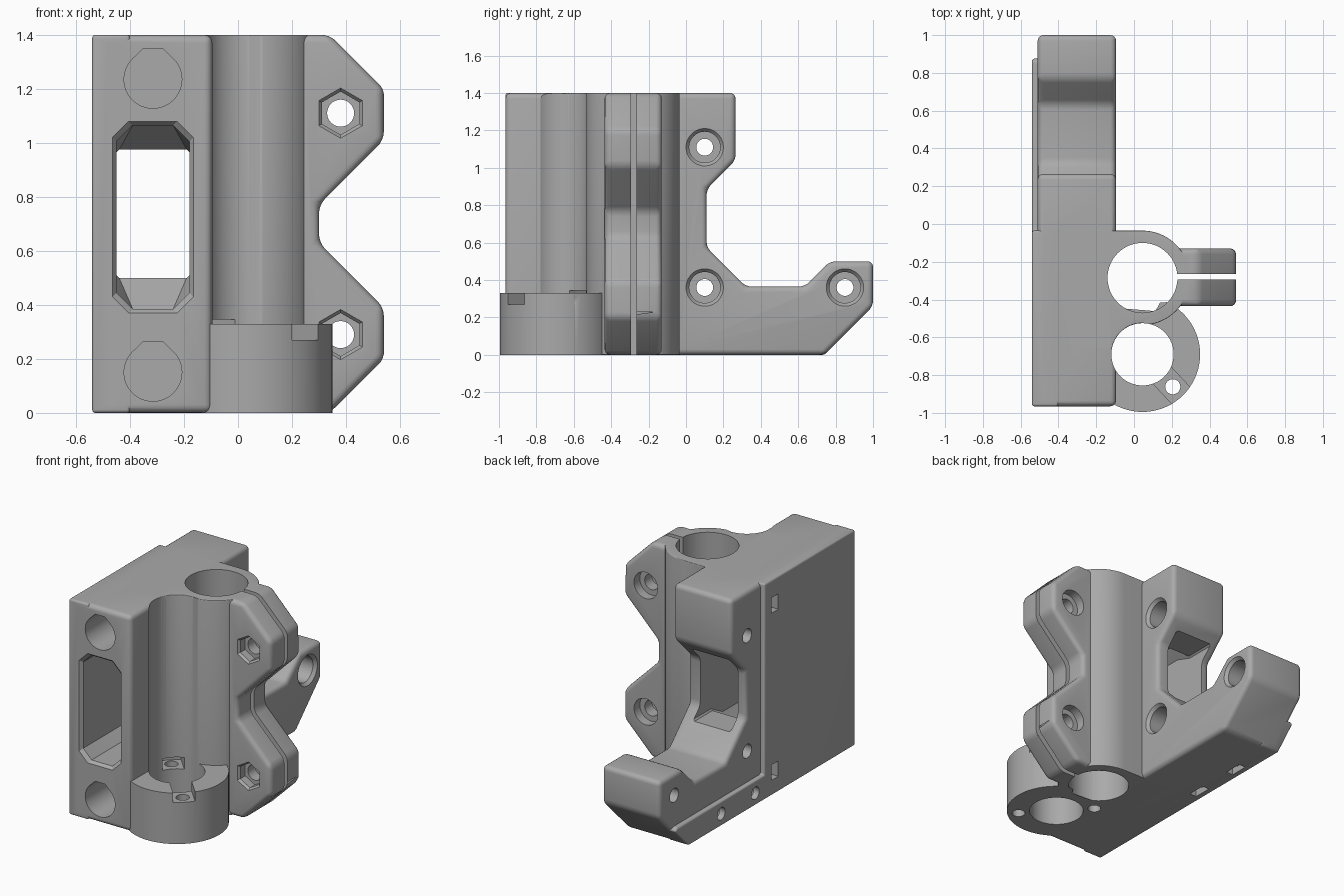
import bpy, bmesh
from math import cos, sin, radians, pi

old = bpy.data.objects.get("Cube")
if old:
    bpy.data.objects.remove(old, do_unlink=True)

grey = bpy.data.materials.new("plain grey")
grey.use_nodes = True
GREY = (0.40, 0.40, 0.40, 1)
grey.diffuse_color = GREY
grey.node_tree.nodes["Principled BSDF"].inputs["Base Color"].default_value = GREY


def place(axis, u, v, d):
    return {"x": (d, u, v), "y": (u, d, v), "z": (u, v, d)}[axis]


def loft(name, axis, rings):
    """Closed solid through (depth, outline) rings along an axis."""
    bm = bmesh.new()
    loops = [[bm.verts.new(place(axis, u, v, d)) for u, v in pts] for d, pts in rings]
    n = len(loops[0])
    for a, b in zip(loops, loops[1:]):
        for i in range(n):
            j = (i + 1) % n
            bm.faces.new((a[i], a[j], b[j], b[i]))
    bm.faces.new(loops[0])
    bm.faces.new(loops[-1])
    bmesh.ops.recalc_face_normals(bm, faces=bm.faces)
    mesh = bpy.data.meshes.new(name)
    bm.to_mesh(mesh)
    bm.free()
    mesh.materials.append(grey)
    ob = bpy.data.objects.new(name, mesh)
    bpy.context.collection.objects.link(ob)
    return ob


def prism(name, axis, pts, lo, hi):
    return loft(name, axis, [(lo, pts), (hi, pts)])


def arc(cu, cv, r, a0=0, a1=360, n=48):
    steps = n if a1 - a0 == 360 else n + 1
    angles = [radians(a0 + (a1 - a0) * i / n) for i in range(steps)]
    return [(cu + r * cos(a), cv + r * sin(a)) for a in angles]


def rect(u0, v0, u1, v1):
    return [(u0, v0), (u1, v0), (u1, v1), (u0, v1)]


def octagon(u0, v0, u1, v1, c):
    return [(u0 + c, v0), (u1 - c, v0), (u1, v0 + c), (u1, v1 - c),
            (u1 - c, v1), (u0 + c, v1), (u0, v1 - c), (u0, v0 + c)]


def apply(ob, mod):
    bpy.ops.object.select_all(action="DESELECT")
    bpy.context.view_layer.objects.active = ob
    ob.select_set(True)
    bpy.ops.object.modifier_apply(modifier=mod.name)


def bevel(ob, width):
    mod = ob.modifiers.new("rounding", "BEVEL")
    mod.width, mod.segments = width, 4
    mod.limit_method, mod.angle_limit = "ANGLE", radians(30)
    apply(ob, mod)
    return ob


def combine(base, tool, operation):
    mod = base.modifiers.new("combine", "BOOLEAN")
    mod.operation, mod.object, mod.solver = operation, tool, "EXACT"
    apply(base, mod)
    bpy.data.objects.remove(tool, do_unlink=True)


BEARING = (0.045, -0.285)
SCREW = (0.045, -0.69)

# Main block with the rear arm
body = bevel(prism("carriage_end_bracket", "x", [
    (-0.965, 0), (0.74, 0), (1, 0.26), (1, 0.5), (0.77, 0.5), (0.635, 0.365),
    (0.32, 0.365), (0.11, 0.575), (0.11, 0.885), (0.265, 1.04), (0.265, 1.4),
    (-0.965, 1.4)], -0.51, -0.095), 0.03)

# Raised side plate
plate = bevel(prism("side_plate", "x", [
    (-0.965, 0), (0.74, 0), (0.88, 0.14), (0.86, 0.16), (-0.035, 0.16),
    (-0.035, 1.4), (-0.965, 1.4)], -0.54, -0.4), 0.012)

# Bearing column, hollowed around the screw
column = bevel(prism("bearing_column", "z",
    [(-0.3, -0.66), (-0.3, -0.035)]
    + arc(*BEARING, 0.25, 90, -90, 32)
    + arc(*SCREW, 0.165, 90, 170, 16), 0, 1.4), 0.025)

# Clamp ears
half = [(0.30, 0.77), (0.54, 1.01), (0.54, 1.2), (0.34, 1.4), (0.1, 1.4)]
ears = bevel(prism("clamp_ears", "y",
    half + [(u, 1.4 - v) for u, v in reversed(half)], -0.435, -0.13), 0.03)

# Screw nut boss
boss = prism("nut_boss", "z", arc(*SCREW, 0.305, n=72), 0, 0.33)

for part in (plate, column, ears, boss):
    combine(body, part, "UNION")

cutters = []


def cut(axis, pts, lo, hi):
    cutters.append(prism("cutter", axis, pts, lo, hi))


# Bearing bore, screw bore and clamp slit
cut("z", arc(*BEARING, 0.185, n=64), -0.1, 1.5)
cut("z", arc(*SCREW, 0.165, n=64), -0.1, 1.5)
cut("z", rect(0.15, -0.295, 0.6, -0.265), -0.1, 1.5)

# Blind rod sockets with flat-topped drop outline, and side slots
for z in (1.235, 0.15):
    drop = arc(-0.315, z, 0.107, 135, 405, 36) + [(-0.28, z + 0.115), (-0.35, z + 0.115)]
    cut("y", drop, -1.1, -0.1)
    cut("x", rect(-0.175, z - 0.05, -0.105, z + 0.05), -0.7, -0.3)

# Belt window, narrowing at the rear
wide = octagon(-0.45, 0.385, -0.18, 1.065, 0.06)
mouth = octagon(-0.465, 0.37, -0.165, 1.08, 0.06)
narrow = octagon(-0.45, 0.5, -0.18, 0.975, 0.01)
cutters.append(loft("cutter", "y", [(-1, mouth), (-0.965, mouth), (-0.945, wide),
                                    (-0.12, wide), (0, narrow), (0.5, narrow)]))

# Cross holes with wide counterbores
for y, z in ((0.1, 1.11), (0.1, 0.36), (0.85, 0.36)):
    cut("x", arc(y, z, 0.045, n=32), -0.7, 0)
    bore, rim = arc(y, z, 0.083), arc(y, z, 0.1)
    cutters.append(loft("cutter", "x", [(-0.3, bore), (-0.115, bore), (-0.095, rim), (-0.05, rim)]))

# Lower side holes and their nut slots
for y in (0.06, 0.41):
    cut("x", arc(y, 0.08, 0.04, n=32), -0.7, -0.3)
    cut("z", rect(-0.50, y - 0.06, -0.45, y + 0.06), -0.1, 0.14)

# Clamp bolts: hex pocket in front, round pocket behind
for z in (1.11, 0.29):
    cut("y", arc(0.38, z, 0.05, n=32), -0.6, 0)
    hexagon, hex_rim = arc(0.38, z, 0.08, 30, 390, 6), arc(0.38, z, 0.093, 30, 390, 6)
    cutters.append(loft("cutter", "y", [(-0.5, hex_rim), (-0.435, hex_rim),
                                        (-0.42, hexagon), (-0.37, hexagon)]))
    cut("y", arc(0.38, z, 0.085, n=32), -0.19, -0.05)

# Nut screw holes and pockets, one on each side of the screw
for side, top in ((1, 0.4), (-1, 0.345)):
    a = radians(-47)
    out, across = (side * cos(a), side * sin(a)), (-side * sin(a), side * cos(a))
    cut("z", arc(SCREW[0] + 0.235 * out[0], SCREW[1] + 0.235 * out[1], 0.04, n=32), -0.1, 0.4)
    reach = 0.33 if side > 0 else 0.29
    cut("z", [(SCREW[0] + r * out[0] + t * across[0], SCREW[1] + r * out[1] + t * across[1])
              for r, t in rect(0.1, -0.065, reach, 0.065)], 0.27, top)

for tool in cutters:
    combine(body, tool, "DIFFERENCE")

bpy.ops.object.select_all(action="DESELECT")
body.select_set(True)
bpy.context.view_layer.objects.active = body
bpy.ops.object.shade_smooth_by_angle(angle=radians(30))
